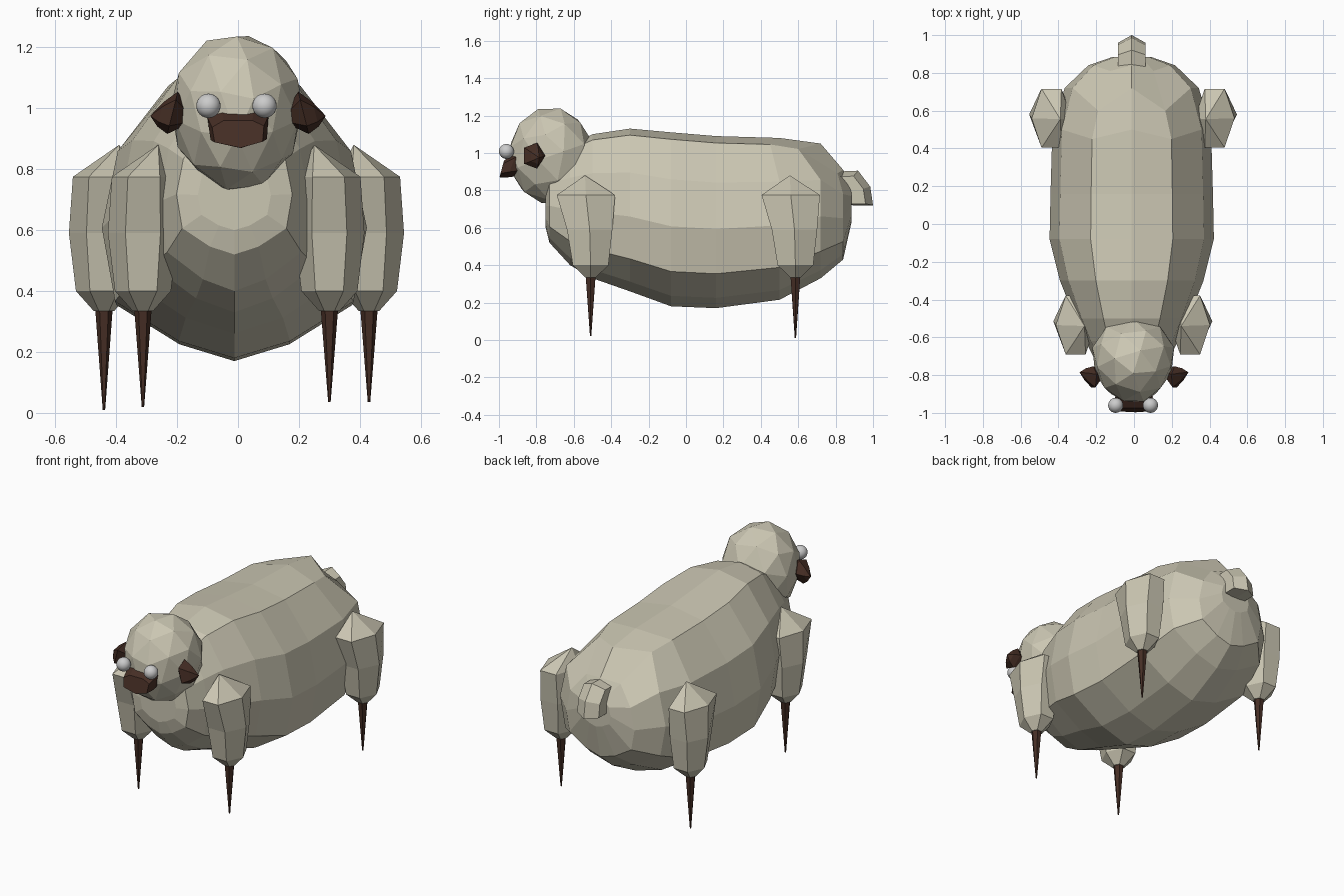
import bpy, bmesh
from math import cos, sin, pi
from mathutils import Vector, Matrix

if "Cube" in bpy.data.objects:
    bpy.data.objects.remove(bpy.data.objects["Cube"])


def material(name, color):
    m = bpy.data.materials.new(name)
    m.diffuse_color = (*color, 1)
    m.use_nodes = True
    m.node_tree.nodes["Principled BSDF"].inputs["Base Color"].default_value = m.diffuse_color
    return m


WOOL = material("wool", (0.60, 0.57, 0.45))
SKIN = material("dark_skin", (0.06, 0.027, 0.018))
CX = -0.012  # body centre line


def finish(name, bm, mat=None):
    bmesh.ops.recalc_face_normals(bm, faces=bm.faces)
    me = bpy.data.meshes.new(name)
    bm.to_mesh(me)
    bm.free()
    ob = bpy.data.objects.new(name, me)
    bpy.context.collection.objects.link(ob)
    if mat:
        me.materials.append(mat)
    return ob


def loft(name, rings, mat):
    """Skin a list of equal-length point rings; one-point rings become tips."""
    bm = bmesh.new()
    loops = [[bm.verts.new(p) for p in ring] for ring in rings]
    for a, b in zip(loops, loops[1:]):
        n = max(len(a), len(b))
        for i in range(n):
            j = (i + 1) % n
            if len(a) == 1:
                bm.faces.new((a[0], b[i], b[j]))
            elif len(b) == 1:
                bm.faces.new((a[i], a[j], b[0]))
            else:
                bm.faces.new((a[i], a[j], b[j], b[i]))
    for end in (loops[0], loops[-1]):
        if len(end) > 2:
            bm.faces.new(end)
    return finish(name, bm, mat)


def ring(x, y, z, rx, ry, n=6):
    return [(x + rx * cos(2 * pi * i / n), y + ry * sin(2 * pi * i / n), z) for i in range(n)]


# Body: faceted barrel of woolly cross-sections, chest to rump
half = [(0, 0), (0.42, 0.06), (0.9, 0.2), (1, 0.46), (0.88, 0.73), (0.5, 0.96), (0, 1)]
outline = half + [(-x, t) for x, t in half[-2:0:-1]]
slices = [  # y, half width, bottom, top, pull-in of the upper corners
    (-0.75, 0.12, 0.60, 0.85, 0), (-0.73, 0.19, 0.52, 0.95, 0), (-0.62, 0.245, 0.40, 1.04, 0),
    (-0.50, 0.30, 0.33, 1.10, 0), (-0.30, 0.38, 0.26, 1.13, 0), (-0.08, 0.435, 0.18, 1.11, 0),
    (0.16, 0.43, 0.17, 1.09, 0), (0.50, 0.42, 0.215, 1.08, 0.05), (0.72, 0.355, 0.33, 1.05, 0.12),
    (0.84, 0.23, 0.43, 0.91, 0.03), (0.885, 0.10, 0.63, 0.82, 0)]
loft("body", [[(CX + w * x, y - pull * (abs(x) == 0.5), lo + (hi - lo) * t) for x, t in outline]
              for y, w, lo, hi, pull in slices], WOOL)

# Head: faceted egg, narrower at the face
bm = bmesh.new()
bmesh.ops.create_icosphere(bm, subdivisions=2, radius=1, matrix=Matrix.Rotation(0.3, 4, 'X'))
for v in bm.verts:
    x, y, z = v.co
    v.co = Vector((-0.004 + 0.22 * x * (1 + 0.1 * y + 0.06 * z),
                   -0.722 + 0.23 * y, 0.985 + 0.262 * z))
finish("head", bm, WOOL)

# Muzzle: block that is broad at the lip
muzzle = [(-0.55, 1), (0.55, 1), (1, 0.6), (0.95, -0.55), (0.1, -1), (-0.9, -0.6), (-1, 0.5)]
loft("muzzle", [[(s * 0.1 * x, y + slope * t, z + h * t) for x, t in muzzle]
                for y, s, z, h, slope in ((-0.84, 0.8, 0.945, 0.06, 0.0),
                                          (-0.93, 1.0, 0.935, 0.066, 0.025),
                                          (-0.985, 0.85, 0.915, 0.045, 0.012))], SKIN)

# Eyes and ears on each side
for s, side in ((-1, "left"), (1, "right")):
    bpy.ops.mesh.primitive_uv_sphere_add(segments=24, ring_count=12, radius=0.04,
                                         location=(s * 0.092 - 0.005, -0.96, 1.008))
    eye = bpy.context.object
    eye.name = side + "_eye"
    bpy.ops.object.shade_smooth()
    ear = []
    for d, y, z, r in ((0.17, -0.79, 0.97, 0.03), (0.215, -0.815, 0.985, 0.073),
                       (0.255, -0.80, 0.98, 0.042)):
        ear.append([(s * (d - 0.25 * r * sin(2 * pi * i / 5)), y + 0.85 * r * cos(2 * pi * i / 5),
                     z + r * sin(2 * pi * i / 5)) for i in range(5)])
    ear.append([(s * 0.288, -0.785, 0.975)])
    loft(side + "_ear", ear, SKIN)

# Legs: woolly thigh over a thin spike
for name, x, y, foot in (("front_left", -0.312, -0.51, 0.02), ("front_right", 0.30, -0.51, 0.035),
                         ("hind_left", -0.44, 0.585, 0.01), ("hind_right", 0.43, 0.585, 0.035)):
    s = 1 if x > 0 else -1
    loft(name + "_wool", [ring(x, y, 0.335, 0.034, 0.034),
                          ring(x, y, 0.40, 0.092, 0.11),
                          ring(x, y - 0.005, 0.59, 0.115, 0.14),
                          ring(x - s * 0.003, y - 0.025, 0.775, 0.105, 0.18),
                          [(x - s * 0.05, y - 0.03, 0.88)]], WOOL)
    loft(name + "_spike", [ring(x, y, 0.36, 0.03, 0.032),
                           ring(x, y, foot, 0.004, 0.004)], SKIN)

# Tail: stubby drooping tuft
tail = [(0.80, 0.90), (0.92, 0.905), (0.985, 0.82), (1.0, 0.72), (0.89, 0.72), (0.82, 0.79)]
loft("tail", [[(CX + x, 0.88 + k * (y - 0.9), 0.80 + h * (z - 0.81)) if x else (CX, y, z)
               for y, z in tail]
              for x, k, h in ((-0.072, 0.8, 0.8), (0, 1, 1), (0.072, 0.8, 0.8))], WOOL)
